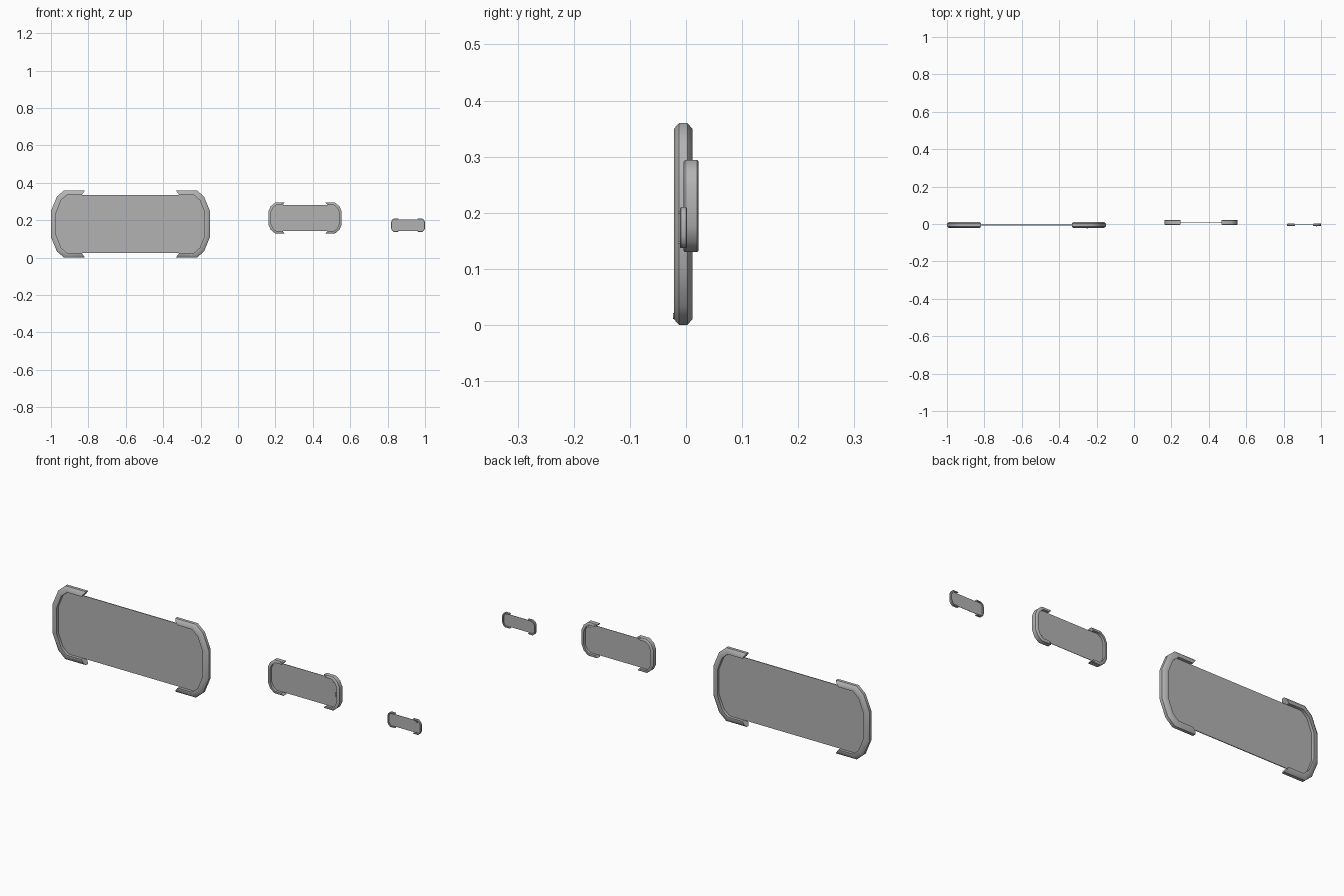
import bpy, bmesh, math
from mathutils import Vector

if "Cube" in bpy.data.objects:
    bpy.data.objects.remove(bpy.data.objects["Cube"])

grey = bpy.data.materials.new("dark_grey")
grey.diffuse_color = (0.45, 0.45, 0.45, 1)
grey.use_nodes = True
grey.node_tree.nodes["Principled BSDF"].inputs["Base Color"].default_value = grey.diffuse_color


def new_object(name, bm):
    bmesh.ops.recalc_face_normals(bm, faces=bm.faces)
    mesh = bpy.data.meshes.new(name)
    bm.to_mesh(mesh)
    bm.free()
    ob = bpy.data.objects.new(name, mesh)
    bpy.context.collection.objects.link(ob)
    return ob


def both_halves(points):
    # complete a half outline by mirroring it below the centre line
    return points + [(u, -v) for u, v in reversed(points)]


def end_cap(name, outer, inner, section, x_end, direction, y, z):
    # C-shaped frame: section = (0 outer .. 1 inner, y offset)
    bm = bmesh.new()
    rings = []
    for (uo, vo), (ui, vi) in zip(both_halves(outer), both_halves(inner)):
        rings.append([bm.verts.new((x_end + direction * (uo + (ui - uo) * t),
                                    y + d, z + vo + (vi - vo) * t))
                      for t, d in section])
    n = len(section)
    for a, b in zip(rings, rings[1:]):
        for i in range(n):
            j = (i + 1) % n
            bm.faces.new((a[i], a[j], b[j], b[i]))
    bm.faces.new(rings[0])
    bm.faces.new(rings[-1])
    return new_object(name, bm)


def screen_panel(name, inner, x0, x1, y, z, thick):
    # thin sheet that fills the openings of both caps
    side = both_halves(inner[1:])
    outline = [(x0 + u, v) for u, v in side] + [(x1 - u, v) for u, v in reversed(side)]
    bm = bmesh.new()
    face = bm.faces.new([bm.verts.new((x, y - thick / 2, z + v)) for x, v in outline])
    ext = bmesh.ops.extrude_face_region(bm, geom=[face])
    verts = [g for g in ext["geom"] if isinstance(g, bmesh.types.BMVert)]
    bmesh.ops.translate(bm, verts=verts, vec=Vector((0, thick, 0)))
    return new_object(name, bm)


def button(name, x, y, z, radius, depth):
    bpy.ops.mesh.primitive_cylinder_add(vertices=12, radius=radius, depth=depth,
                                        location=(x, y, z),
                                        rotation=(math.pi / 2, 0, 0))
    bpy.context.object.name = name


def section(half, bevel, t):
    return [(0, -half + bevel), (t, -half), (1, -half),
            (1, half), (t, half), (0, half - bevel)]


devices = [
    dict(name="large", x=(-1.0, -0.15), y=-0.005, z=0.18, thick=0.004,
         outer=[(.182, .180), (.07, .180), (.032, .147), (0, .070)],
         inner=[(.164, .154), (.085, .154), (.054, .127), (.028, .062)],
         sec=section(.0165, .009, .4)),
    dict(name="medium", x=(0.163, 0.554), y=0.009, z=0.212, thick=0.002,
         outer=[(.086, .082), (.035, .082), (.012, .063), (0, .036)],
         inner=[(.076, .070), (.042, .070), (.024, .055), (.014, .032)],
         sec=section(.0137, .003, .25)),
    dict(name="small", x=(0.818, 1.0), y=-0.0045, z=0.1735, thick=0.0015,
         outer=[(.042, .0365), (.016, .0365), (.005, .028), (0, .015)],
         inner=[(.037, .030), (.018, .030), (.011, .023), (.007, .013)],
         sec=section(.0065, .002, .3)),
]

# three panels, each held by two caps
for d in devices:
    x0, x1 = d["x"]
    for side, x, s in (("left", x0, 1), ("right", x1, -1)):
        end_cap(f"{d['name']}_{side}_cap", d["outer"], d["inner"], d["sec"],
                x, s, d["y"], d["z"])
    screen_panel(f"{d['name']}_screen", d["inner"], x0, x1, d["y"], d["z"], d["thick"])

# small controls on the right-hand caps
button("large_button", -0.25, -0.0205, 0.016, 0.005, 0.006)
for i, dz in enumerate((-0.006, 0.006)):
    button(f"medium_button_{i}", 0.526, 0.005, 0.208 + dz, 0.004, 0.006)
for i, z in enumerate((0.147, 0.200)):
    button(f"small_button_{i}", 0.976, -0.0105, z, 0.002, 0.005)

# front control plates beside the medium and small screens
for name, x, y, z, size in (("medium_control_plate", 0.527, 0.0085, 0.212, (.030, .005, .104)),
                            ("small_control_plate", 0.984, -0.006, 0.1735, (.020, .004, .046))):
    bpy.ops.mesh.primitive_cube_add(size=1, location=(x, y, z))
    bpy.context.object.name = name
    bpy.context.object.scale = size

# shared finish: dark grey, smooth on the gentle bends
for ob in bpy.data.objects:
    ob.data.materials.append(grey)
    ob.select_set(True)
    bpy.context.view_layer.objects.active = ob
bpy.ops.object.shade_smooth_by_angle(angle=math.radians(42))
